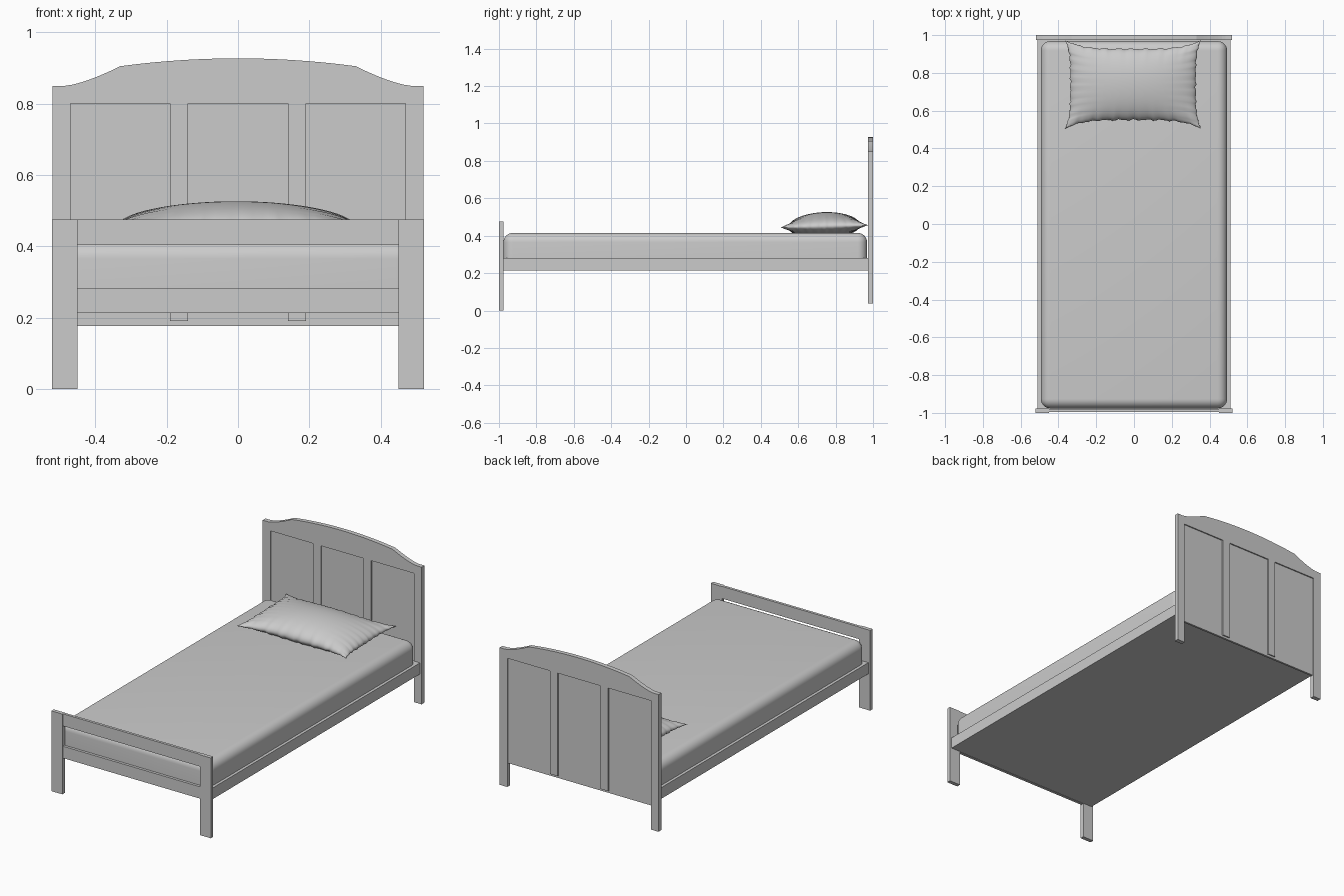
import bpy, bmesh, math

if "Cube" in bpy.data.objects:
    bpy.data.objects.remove(bpy.data.objects["Cube"])


def finish(name, bm, smooth=False):
    bmesh.ops.recalc_face_normals(bm, faces=bm.faces)
    me = bpy.data.meshes.new(name)
    bm.to_mesh(me)
    bm.free()
    ob = bpy.data.objects.new(name, me)
    bpy.context.collection.objects.link(ob)
    if smooth:
        for p in me.polygons:
            p.use_smooth = True
    return ob


def box(name, x0, x1, y0, y1, z0, z1, bevel=0.0):
    bm = bmesh.new()
    bmesh.ops.create_cube(bm, size=1)
    for v in bm.verts:
        v.co = ((x0 + x1) / 2 + v.co.x * (x1 - x0),
                (y0 + y1) / 2 + v.co.y * (y1 - y0),
                (z0 + z1) / 2 + v.co.z * (z1 - z0))
    if bevel:  # round everything except the bottom edges
        edges = [e for e in bm.edges if max(v.co.z for v in e.verts) > z1 - 1e-4]
        bmesh.ops.bevel(bm, geom=edges, offset=bevel, segments=8, profile=0.5, affect='EDGES')
    return finish(name, bm, bool(bevel))


def extrude_xz(name, pts, y0, y1):
    bm = bmesh.new()
    face = bm.faces.new([bm.verts.new((x, y0, z)) for x, z in pts])
    new = bmesh.ops.extrude_face_region(bm, geom=[face])['geom']
    bmesh.ops.translate(bm, vec=(0, y1 - y0, 0),
                        verts=[g for g in new if isinstance(g, bmesh.types.BMVert)])
    return finish(name, bm)


# Headboard frame: arched top, two legs and two stiles as one comb-shaped outline
half = [(0.52, 0.85)]
half += [(0.485 - 0.155 * t, 0.85 + 0.055 * t ** 1.4) for t in [i / 8 for i in range(9)]]
half += [(0.33 * (1 - i / 10), 0.927 - 0.022 * (1 - i / 10) ** 2) for i in range(1, 11)]
top = half + [(-x, z) for x, z in reversed(half[:-1])]
comb = [(-0.52, 0.038), (-0.47, 0.038), (-0.47, 0.80),
        (-0.19, 0.80), (-0.19, 0.19), (-0.14, 0.19), (-0.14, 0.80)]
comb += [(-x, z) for x, z in reversed(comb)]
extrude_xz("headboard_frame", top + comb, 0.974, 1.0)

# Recessed headboard panel
box("headboard_panel", -0.475, 0.475, 0.981, 0.993, 0.177, 0.805)

# Footboard posts and rails
for side, name in ((-1, "left"), (1, "right")):
    a, b = sorted((side * 0.45, side * 0.522))
    box("foot_post_" + name, a, b, -1.0, -0.977, 0.0, 0.475)
box("foot_top_rail", -0.45, 0.45, -0.995, -0.979, 0.403, 0.475)
box("foot_lower_rail", -0.45, 0.45, -0.995, -0.979, 0.213, 0.283)

# Bed base with side rails
box("bed_base", -0.51, 0.51, -0.979, 0.976, 0.215, 0.281)

# Mattress
box("mattress", -0.493, 0.493, -0.976, 0.968, 0.27, 0.415, bevel=0.05)


# Pillow: two puffed sheets joined at a gathered seam
def ripple(t, phase):
    return 0.6 * math.sin(31 * t + phase) + 0.4 * math.sin(53 * t + 2.3 * phase)


def pillow():
    nu, nv = 72, 48
    bm = bmesh.new()

    def sheet(sign):
        rows = []
        for j in range(nv + 1):
            v = -math.cos(math.pi * j / nv)
            row = []
            for i in range(nu + 1):
                u = -math.cos(math.pi * i / nu)
                eu, ev = abs(u) ** 8, abs(v) ** 8
                pu = 1.0 if u > 0 else 3.0
                pv = 2.0 if v > 0 else 4.5
                gx = 0.005 * eu * ripple(v, pu) * (1 - v ** 4)
                gy = 0.005 * ev * ripple(u, pv) * (1 - u ** 4)
                x = u * (0.332 + 0.028 * v ** 4 + gx) - 0.005
                y = 0.739 + v * (0.188 + 0.046 * u ** 4 + gy)
                puff = math.sqrt(max(0.0, (1 - u * u) * (1 - v * v)))
                seam = 0.45 + 0.006 * v
                crease = 0.007 * puff * (abs(v) ** 5 * ripple(u, pv) + abs(u) ** 5 * ripple(v, pu))
                if sign > 0:
                    z = seam + 0.076 * puff + crease
                else:
                    z = max(0.413, seam - 0.065 * puff - crease)
                row.append(bm.verts.new((x, y, z)))
            rows.append(row)
        for j in range(nv):
            for i in range(nu):
                bm.faces.new((rows[j][i], rows[j][i + 1], rows[j + 1][i + 1], rows[j + 1][i]))

    sheet(1)
    sheet(-1)
    bmesh.ops.remove_doubles(bm, verts=bm.verts, dist=1e-5)
    return finish("pillow", bm, True)


pillow()

# Keep hard edges on the mattress underside
for ob in bpy.data.objects:
    ob.select_set(ob.name == "mattress")
bpy.context.view_layer.objects.active = bpy.data.objects["mattress"]
bpy.ops.object.shade_smooth_by_angle(angle=math.radians(35))
